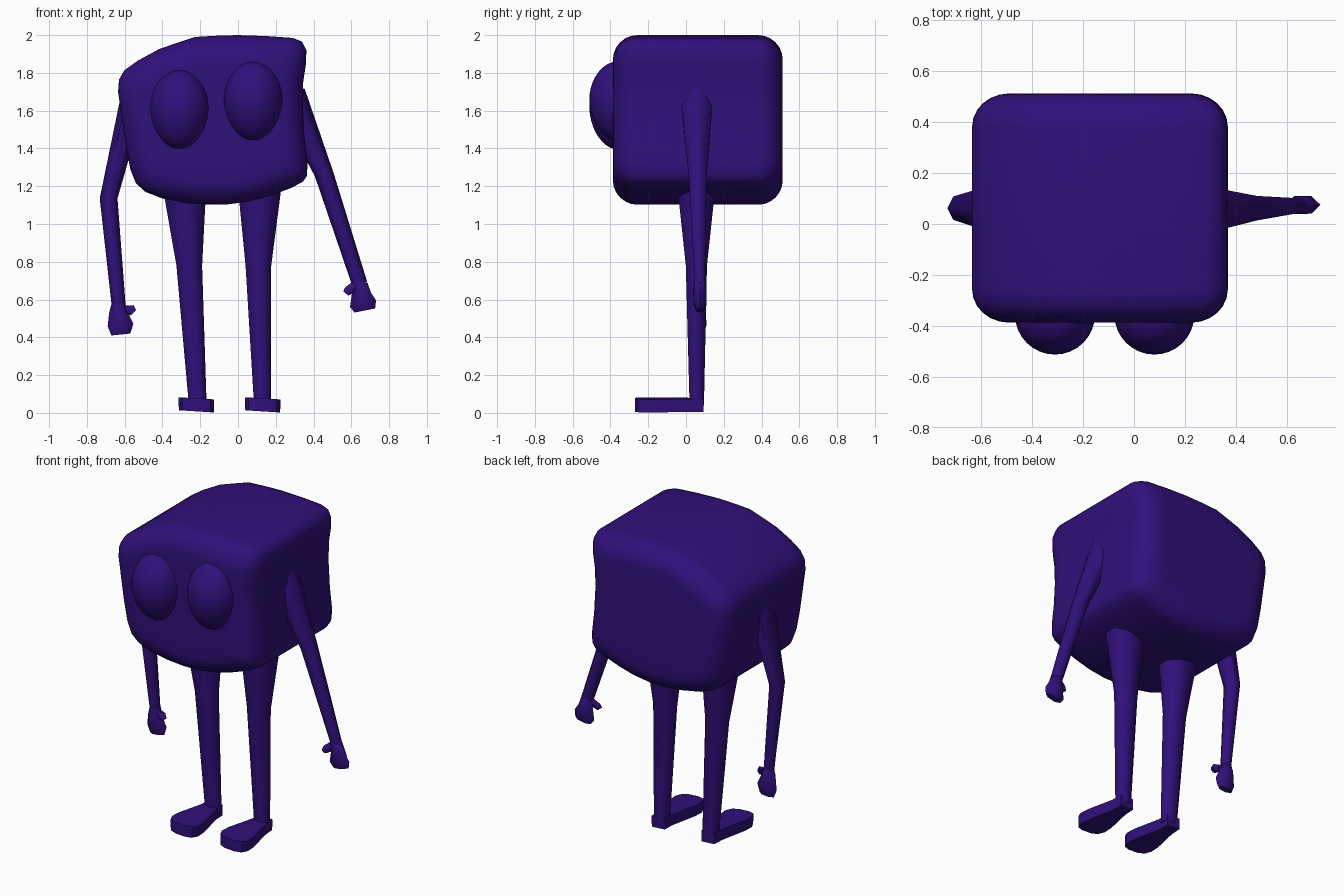
import bpy, bmesh, math

if "Cube" in bpy.data.objects:
    bpy.data.objects.remove(bpy.data.objects["Cube"])

purple = bpy.data.materials.new("deep_purple")
purple.diffuse_color = (0.030, 0.005, 0.195, 1)
purple.use_nodes = True
purple.node_tree.nodes["Principled BSDF"].inputs["Base Color"].default_value = purple.diffuse_color


def finish(name, bm, angle=65):
    bmesh.ops.recalc_face_normals(bm, faces=bm.faces)
    me = bpy.data.meshes.new(name)
    bm.to_mesh(me)
    bm.free()
    me.materials.append(purple)
    for p in me.polygons:
        p.use_smooth = True
    me.set_sharp_from_angle(angle=math.radians(angle))
    ob = bpy.data.objects.new(name, me)
    bpy.context.collection.objects.link(ob)
    return ob


def loft(name, rings, angle=65):
    """Skin a list of equal-length point rings and cap both ends."""
    bm = bmesh.new()
    loops = [[bm.verts.new(p) for p in r] for r in rings]
    n = len(loops[0])
    for a, b in zip(loops, loops[1:]):
        for i in range(n):
            j = (i + 1) % n
            bm.faces.new((a[i], a[j], b[j], b[i]))
    bm.faces.new(loops[0])
    bm.faces.new(loops[-1])
    return finish(name, bm, angle)


def limb(name, sections, sides, turn=0.0):
    """Tapered limb; section = x, y, z, half width, half depth, z tilt."""
    grow = 1 / math.cos(turn)
    rings = []
    for x, y, z, rx, ry, tilt in sections:
        ring = []
        for i in range(sides):
            a = turn + math.tau * i / sides
            dx = rx * grow * math.cos(a)
            dy = ry * math.sin(a) / math.sin(math.tau / 6 if sides == 6 else math.pi * 3 / 8)
            ring.append((x + dx, y + dy, z + tilt * dx))
        rings.append(ring)
    return loft(name, rings)


# Body: lopsided front profile swept in depth with rounded ends
profile = [(-.635, 1.70), (-.63, 1.765), (-.60, 1.815), (-.53, 1.865), (-.42, 1.925),
           (-.32, 1.96), (-.23, 1.99), (-.11, 1.997), (0, 2.0), (.15, 1.995), (.29, 1.985),
           (.34, 1.965), (.362, 1.92), (.36, 1.85), (.345, 1.75), (.343, 1.62), (.352, 1.46),
           (.368, 1.32), (.365, 1.255), (.345, 1.225), (.28, 1.19), (.17, 1.15), (.06, 1.12),
           (-.06, 1.103), (-.16, 1.102), (-.28, 1.112), (-.40, 1.135), (-.49, 1.17),
           (-.54, 1.215), (-.57, 1.29), (-.595, 1.42), (-.615, 1.56)]
cx, cz, radius = -.13, 1.55, .13
steps = [(0, .2), (0, .45)]
for k in range(7):
    a = math.pi / 2 * k / 6
    steps.append((radius * (1 - math.cos(a)), 1 - radius / .45 * (1 - math.sin(a))))
slices = [(-.387 + d, s) for d, s in steps] + [(.06, 1)] + [(.512 - d, s) for d, s in reversed(steps)]
loft("body", [[(cx + (x - cx) * s, y, cz + (z - cz) * s) for x, z in profile] for y, s in slices])

# Egg-shaped bulging eyes, narrower below
for name, x, z in (("left_eye", -.31, 1.61), ("right_eye", .08, 1.655)):
    bm = bmesh.new()
    bmesh.ops.create_uvsphere(bm, u_segments=32, v_segments=20, radius=1)
    for v in bm.verts:
        h = v.co.z
        taper = 1 + .07 * min(h, 0)
        v.co = (x + .157 * v.co.x * taper, -.355 + .157 * v.co.y * taper,
                z + h * (.207 if h > 0 else .217))
    finish(name, bm)

# Legs and paddle-shaped feet
legs = (("left", [(-.285, 1.22, .118), (-.258, .78, .068), (-.213, .04, .047)], -.22),
        ("right", [(.115, 1.22, .118), (.108, .78, .068), (.130, .04, .045)], .13))
foot_half = [(-.094, -.215), (-.075, -.255), (-.035, -.27)]
for side, path, fx in legs:
    depth = ((.055, .103), (.055, .056), (.057, .038))
    limb(side + "_leg", [(x, y, z, r, ry, 0) for (x, z, r), (y, ry) in zip(path, depth)],
         8, math.pi / 8)
    outline = ([(-.046, .093), (-.05, .02), (-.09, -.15)] + foot_half
               + [(-x, y) for x, y in reversed(foot_half)]
               + [(.09, -.15), (.05, .02), (.046, .093)])
    loft(side + "_foot", [[(fx + x * w, y, z - .06 * x) for x, y in outline]
                          for z, w in ((.008, .97), (.03, 1), (.077, 1))], 40)

# Arms, hanging from the sides
limb("left_arm", [(-.555, .06, 1.67, .06, .085, -.6), (-.685, .062, 1.135, .047, .046, 0),
                  (-.632, .07, .57, .037, .027, 0)], 6)
limb("right_arm", [(.282, .057, 1.67, .07, .085, .7), (.457, .062, 1.26, .05, .048, .15),
                   (.642, .073, .69, .043, .027, 0)], 6)

# Mitten hands
limb("left_hand", [(-.630, .07, .585, .035, .027, -.3), (-.632, .072, .53, .050, .034, 0),
                   (-.622, .074, .465, .068, .034, .1), (-.620, .074, .415, .050, .018, .1)], 6)
limb("right_hand", [(.643, .073, .695, .043, .027, -.2), (.655, .074, .64, .050, .034, -.1),
                    (.662, .075, .578, .069, .034, .25), (.672, .075, .542, .054, .018, .2)], 6)

# Thumbs
limb("left_thumb", [(-.607, .065, .575, .018, .016, -.8), (-.573, .055, .55, .020, .018, 1),
                    (-.553, .05, .53, .014, .012, 1)], 6)
limb("right_thumb", [(.622, .065, .675, .020, .016, -.8), (.587, .055, .648, .020, .018, -.8),
                     (.571, .05, .632, .014, .012, -.8)], 6)
